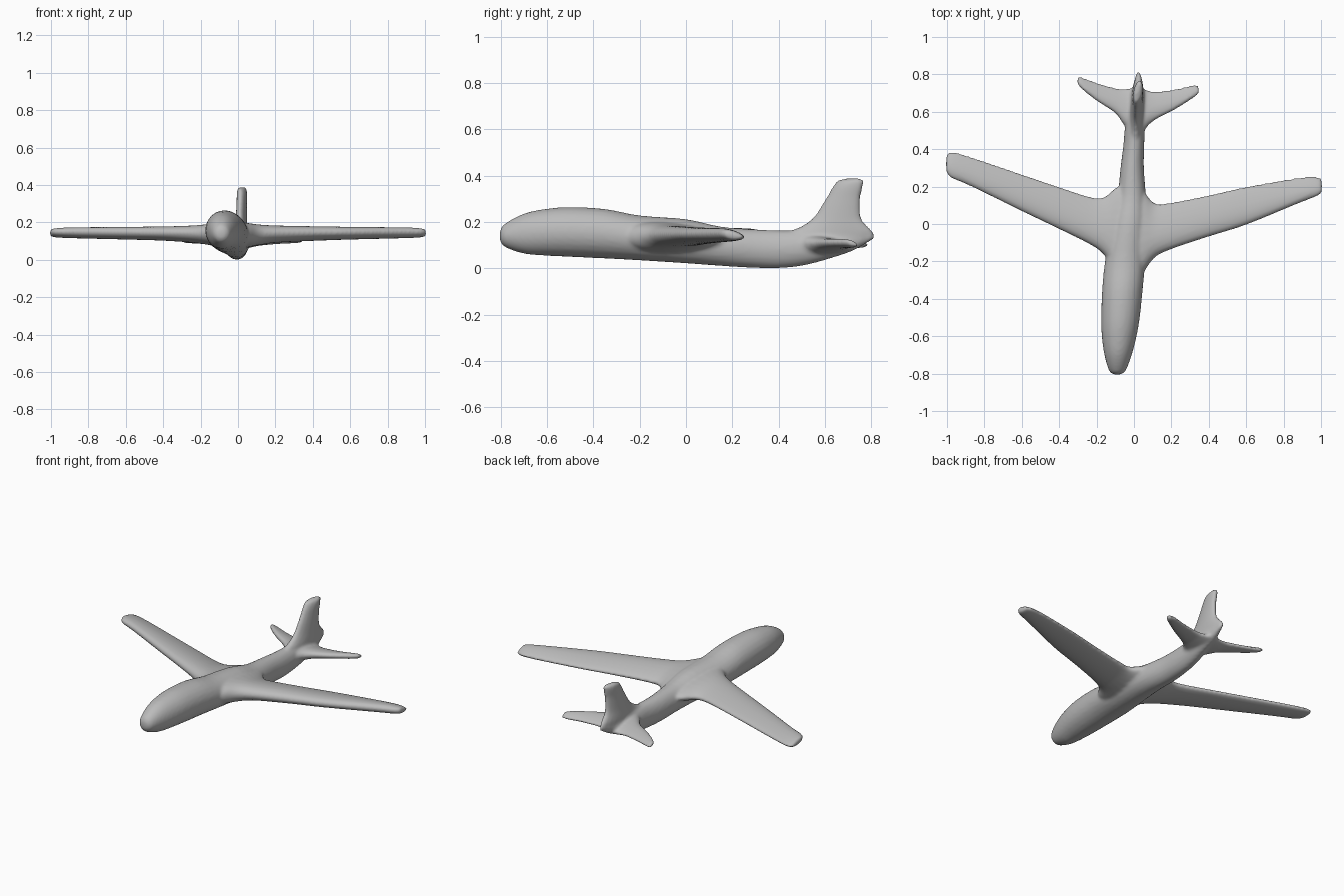
import bpy, bmesh, math
from mathutils import Vector

N = 24
grey = bpy.data.materials.new("light_grey")
grey.diffuse_color = (0.5, 0.5, 0.5, 1)


def spline(rows, steps=4):
    """Smoothly resample a short list of stations (Catmull-Rom)."""
    out = []
    for i in range(len(rows) - 1):
        p0, p1 = rows[max(i - 1, 0)], rows[i]
        p2, p3 = rows[i + 1], rows[min(i + 2, len(rows) - 1)]
        for s in range(steps):
            t = s / steps
            out.append([0.5 * (2 * b + (c - a) * t + (2 * a - 5 * b + 4 * c - d) * t * t
                               + (3 * b - a - 3 * c + d) * t ** 3)
                        for a, b, c, d in zip(p0, p1, p2, p3)])
    return out + [list(rows[-1])]


def loft(name, rows, place):
    """Skin elliptical rings; place(row, cos, sin) gives each ring point."""
    bm = bmesh.new()
    rings = []
    for r in spline(rows):
        rings.append([bm.verts.new(place(r, math.cos(a), math.sin(a)))
                      for a in (2 * math.pi * k / N for k in range(N))])
    for a, b in zip(rings, rings[1:]):
        for k in range(N):
            bm.faces.new((a[k], a[(k + 1) % N], b[(k + 1) % N], b[k]))
    bm.faces.new(rings[0][::-1])
    bm.faces.new(rings[-1])
    bmesh.ops.recalc_face_normals(bm, faces=bm.faces)
    me = bpy.data.meshes.new(name)
    bm.to_mesh(me)
    bm.free()
    me.materials.append(grey)
    ob = bpy.data.objects.new(name, me)
    bpy.context.collection.objects.link(ob)
    return ob


def body_ring(r, c, s):
    y, x0, x1, z0, z1 = r
    return Vector(((x0 + x1) / 2 + c * (x1 - x0) / 2, y, (z0 + z1) / 2 + s * (z1 - z0) / 2))


def wing_ring(r, c, s):
    x, y0, y1, z, h = r
    # blunt leading edge, thinner trailing edge
    return Vector((x, (y0 + y1) / 2 + c * (y1 - y0) / 2,
                   z - 0.008 * c + s * h * (1 - 0.3 * c)))


def fin_ring(r, c, s):
    z, y0, y1, x, h = r
    return Vector((x + 0.01 * c + s * h, (y0 + y1) / 2 + c * (y1 - y0) / 2, z))


# Fuselage: y, left, right, bottom, top
fuselage = loft("fuselage", [
    (-0.805, -0.105, -0.075, 0.125, 0.155), (-0.785, -0.133, -0.045, 0.093, 0.19),
    (-0.70, -0.158, -0.012, 0.063, 0.236), (-0.60, -0.172, 0.014, 0.054, 0.257),
    (-0.50, -0.175, 0.031, 0.049, 0.264), (-0.35, -0.170, 0.047, 0.042, 0.256),
    (-0.20, -0.155, 0.060, 0.034, 0.228), (0.00, -0.120, 0.070, 0.021, 0.212),
    (0.15, -0.088, 0.064, 0.010, 0.180), (0.30, -0.072, 0.053, 0.001, 0.168),
    (0.42, -0.057, 0.055, 0.001, 0.163), (0.52, -0.048, 0.058, 0.014, 0.165),
    (0.62, -0.030, 0.060, 0.041, 0.165), (0.72, -0.010, 0.052, 0.075, 0.160),
    (0.81, 0.014, 0.034, 0.125, 0.155)], body_ring)

# Main wing, tip to tip: x, leading edge, trailing edge, height, half thickness
wing = loft("wing", [
    (-1.005, 0.285, 0.365, 0.142, 0.013), (-0.98, 0.248, 0.387, 0.142, 0.022),
    (-0.88, 0.205, 0.362, 0.142, 0.027), (-0.60, 0.068, 0.267, 0.140, 0.032),
    (-0.40, -0.028, 0.199, 0.138, 0.036), (-0.24, -0.107, 0.147, 0.135, 0.044),
    (-0.16, -0.165, 0.145, 0.133, 0.053), (-0.09, -0.27, 0.20, 0.130, 0.062),
    (0.00, -0.30, 0.21, 0.130, 0.066), (0.05, -0.26, 0.18, 0.130, 0.062),
    (0.11, -0.180, 0.112, 0.131, 0.053), (0.20, -0.135, 0.115, 0.135, 0.044),
    (0.40, -0.068, 0.155, 0.138, 0.037), (0.60, -0.005, 0.200, 0.140, 0.032),
    (0.88, 0.110, 0.248, 0.142, 0.027), (0.98, 0.150, 0.252, 0.142, 0.022),
    (1.005, 0.170, 0.236, 0.142, 0.013)], wing_ring)

# Tailplane, tip to tip
tailplane = loft("tailplane", [
    (-0.305, 0.755, 0.785, 0.108, 0.010), (-0.28, 0.722, 0.786, 0.106, 0.016),
    (-0.20, 0.658, 0.757, 0.104, 0.019), (-0.10, 0.592, 0.728, 0.101, 0.025),
    (-0.05, 0.525, 0.722, 0.099, 0.033), (0.02, 0.46, 0.735, 0.097, 0.040),
    (0.075, 0.525, 0.715, 0.099, 0.032), (0.12, 0.560, 0.710, 0.101, 0.025),
    (0.22, 0.612, 0.722, 0.104, 0.019), (0.32, 0.675, 0.745, 0.106, 0.016),
    (0.348, 0.70, 0.735, 0.108, 0.010)], wing_ring)

# Upright fin: z, front, back, x, half thickness
fin = loft("fin", [
    (0.11, 0.42, 0.785, 0.015, 0.036), (0.155, 0.44, 0.805, 0.016, 0.034),
    (0.18, 0.495, 0.785, 0.017, 0.032), (0.22, 0.550, 0.757, 0.018, 0.029),
    (0.30, 0.603, 0.754, 0.020, 0.026), (0.35, 0.632, 0.764, 0.021, 0.026),
    (0.378, 0.655, 0.768, 0.021, 0.022), (0.387, 0.69, 0.755, 0.021, 0.012)], fin_ring)

# Fuse the parts into one softly blended skin
for ob in (wing, tailplane, fin, fuselage):
    ob.select_set(True)
bpy.context.view_layer.objects.active = fuselage
bpy.ops.object.join()
plane = bpy.context.object
plane.name = "airplane"
remesh = plane.modifiers.new("fuse", 'REMESH')
remesh.mode = 'VOXEL'
remesh.voxel_size = 0.009
remesh.use_smooth_shade = True
soft = plane.modifiers.new("blend", 'SMOOTH')
soft.factor = 0.5
soft.iterations = 6
